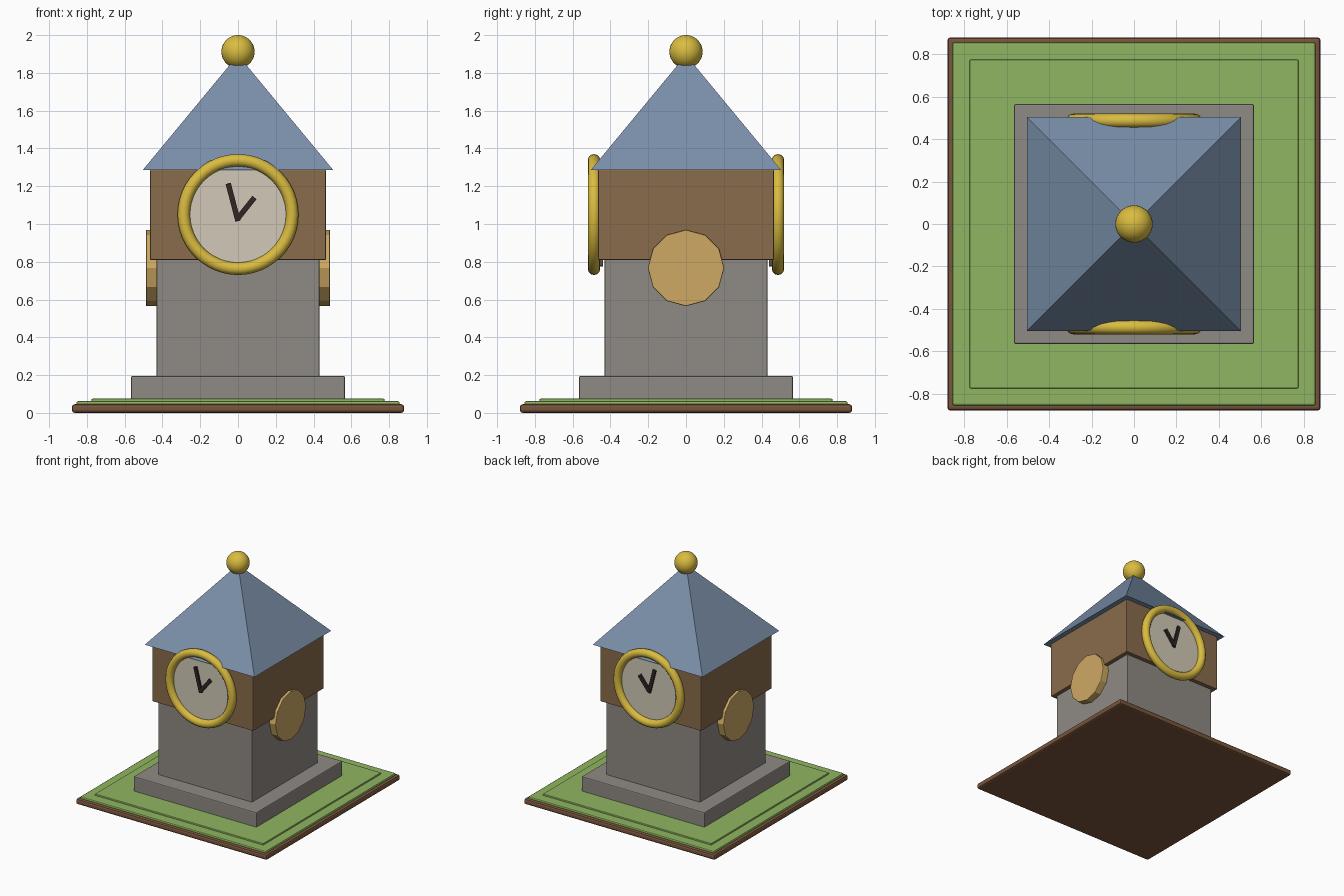
import bpy
from math import atan2, pi, sqrt, radians
from mathutils import Vector

cube = bpy.data.objects.get("Cube")
if cube:
    bpy.data.objects.remove(cube, do_unlink=True)


def material(name, r, g, b):
    """Flat material from 0-255 display values."""
    def linear(c):
        c /= 255
        return c / 12.92 if c < 0.04045 else ((c + 0.055) / 1.055) ** 2.4
    colour = (linear(r), linear(g), linear(b), 1)
    m = bpy.data.materials.new(name)
    m.use_nodes = True
    m.diffuse_color = colour
    m.node_tree.nodes["Principled BSDF"].inputs["Base Color"].default_value = colour
    return m


soil = material("soil brown", 122, 86, 60)
grass = material("grass green", 144, 182, 98)
stone = material("stone grey", 143, 138, 131)
wood = material("wood brown", 138, 108, 76)
slate = material("slate blue", 122, 143, 169)
gold = material("gold", 218, 188, 64)
cream = material("dial cream", 210, 201, 183)
tan = material("tan wood", 206, 169, 99)
dark = material("hand black", 50, 38, 38)


def finish(name, mat, smooth=False, bevel=0):
    ob = bpy.context.object
    ob.name = ob.data.name = name
    ob.data.materials.clear()
    ob.data.materials.append(mat)
    if bevel:
        mod = ob.modifiers.new("soft edges", "BEVEL")
        mod.width = bevel
        mod.segments = 2
    if smooth:
        bpy.ops.object.shade_smooth_by_angle(angle=radians(35))
    return ob


def block(name, half, bottom, top, mat, bevel):
    """Square block centred on the vertical axis."""
    bpy.ops.mesh.primitive_cube_add(size=1, location=(0, 0, (bottom + top) / 2))
    bpy.context.object.scale = (2 * half, 2 * half, top - bottom)
    bpy.ops.object.transform_apply(location=False, rotation=False, scale=True)
    return finish(name, mat, bevel=bevel)


def clock_hand(name, start, end, y):
    """Thin bar between two (x, z) points on a dial."""
    a, b = Vector(start), Vector(end)
    mid, d = (a + b) / 2, b - a
    bpy.ops.mesh.primitive_cube_add(size=1, location=(mid.x, y, mid.y),
                                    rotation=(0, atan2(d.x, d.y), 0))
    bpy.context.object.scale = (0.028, 0.02, d.length)
    finish(name, dark)


# Ground and tower, stacked upwards
block("soil_slab", 0.88, 0, 0.046, soil, 0.015)
block("lawn", 0.855, 0.03, 0.062, grass, 0.008)
block("lawn_inner", 0.775, 0.05, 0.075, grass, 0.004)
block("plinth", 0.566, 0.06, 0.196, stone, 0.008)
block("tower_shaft", 0.431, 0.18, 0.82, stone, 0.004)
block("clock_storey", 0.465, 0.81, 1.287, wood, 0.004)

# Pyramid roof and finial
bpy.ops.mesh.primitive_cone_add(vertices=4, radius1=0.505 * sqrt(2), depth=0.61,
                                location=(0, 0, 1.285 + 0.305), rotation=(0, 0, pi / 4))
finish("roof", slate)
bpy.ops.mesh.primitive_uv_sphere_add(segments=32, ring_count=16, radius=0.088,
                                     location=(0, 0, 1.912))
finish("finial_ball", gold, smooth=True)

# Matching clocks, front and back
for side, s in (("front", -1), ("back", 1)):
    bpy.ops.mesh.primitive_cylinder_add(vertices=48, radius=0.275, depth=0.04,
                                        location=(0, s * 0.46, 1.05), rotation=(pi / 2, 0, 0))
    finish(side + "_dial", cream, smooth=True)
    bpy.ops.mesh.primitive_torus_add(major_segments=48, minor_segments=12,
                                     major_radius=0.287, minor_radius=0.033,
                                     location=(0, s * 0.487, 1.05), rotation=(pi / 2, 0, 0))
    finish(side + "_dial_ring", gold, smooth=True)
    clock_hand(side + "_minute_hand", (0, 1.015), (-0.052, 1.215), s * 0.485)
    clock_hand(side + "_hour_hand", (-0.005, 1.025), (0.087, 1.14), s * 0.487)

# Twelve-sided discs on the left and right walls
for side, s in (("left", 1), ("right", -1)):
    bpy.ops.mesh.primitive_cylinder_add(vertices=12, radius=0.202, depth=0.07,
                                        location=(s * 0.452, 0, 0.767), rotation=(0, pi / 2, 0))
    finish(side + "_wall_disc", tan, bevel=0.005)
